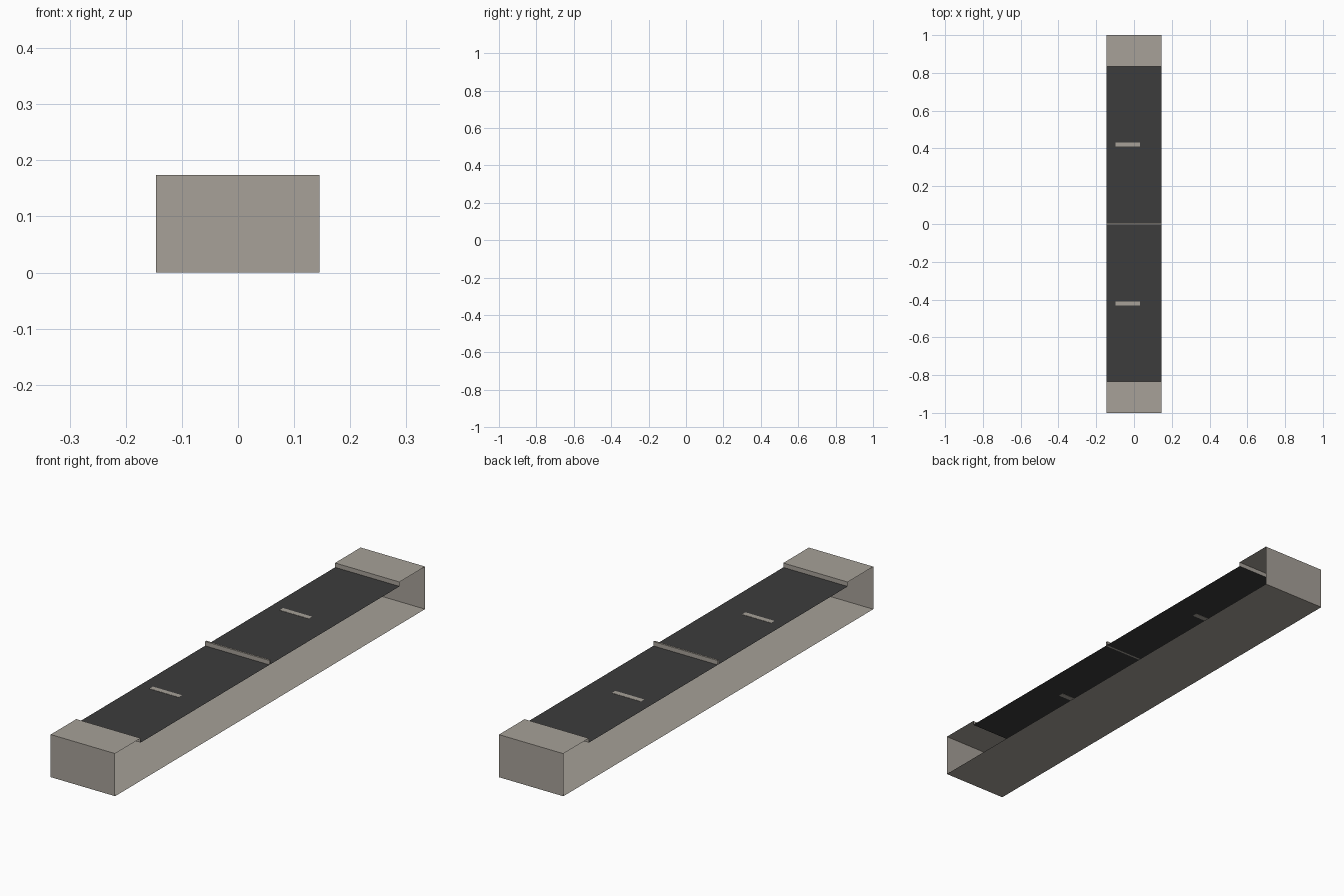
import bpy

if "Cube" in bpy.data.objects:
    bpy.data.objects.remove(bpy.data.objects["Cube"])


def material(name, rgb):
    m = bpy.data.materials.new(name)
    m.diffuse_color = (*rgb, 1.0)
    m.use_nodes = True
    m.node_tree.nodes["Principled BSDF"].inputs["Base Color"].default_value = m.diffuse_color
    return m


TAN = material("warm grey", (0.385, 0.355, 0.315))
DARK = material("charcoal", (0.045, 0.045, 0.045))

X0, X1 = -0.146, 0.145        # width of the open-sided trough
TOP, DECK = 0.174, 0.156      # rim height and panel height
LIP, BAR = 0.835, 0.004       # inner edge of the end caps, half width of the bar


def sheet(name, path, mat, x0=X0, x1=X1):
    """Sweep a (y, z) path across x as a thin folded sheet."""
    n = len(path)
    verts = [(x, y, z) for x in (x0, x1) for y, z in path]
    faces = [(i, i + 1, n + i + 1, n + i) for i in range(n - 1)]
    me = bpy.data.meshes.new(name)
    me.from_pydata(verts, [], faces)
    me.materials.append(mat)
    ob = bpy.data.objects.new(name, me)
    bpy.context.collection.objects.link(ob)
    return ob


# Folded shell: lips, end caps, end walls and floor
sheet("shell", [(-LIP, DECK), (-LIP, TOP), (-1, TOP), (-1, 0),
                (1, 0), (1, TOP), (LIP, TOP), (LIP, DECK)], TAN)

# Raised bar between the two panels
sheet("centre_bar", [(BAR, DECK), (BAR, TOP), (-BAR, TOP),
                     (-BAR, DECK), (BAR, DECK)], TAN)

for side, label in ((-1, "front"), (1, "back")):
    # Recessed dark panel
    ys = sorted((side * BAR, side * LIP), reverse=True)
    sheet(label + "_panel", [(y, DECK) for y in ys], DARK)
    # Thin flush slot plate, seen from above and below
    c, h, t = side * 0.42, 0.011, 0.001
    sheet(label + "_slot", [(c + h, DECK - t), (c + h, DECK + t), (c - h, DECK + t),
                            (c - h, DECK - t), (c + h, DECK - t)], TAN, -0.098, 0.033)
